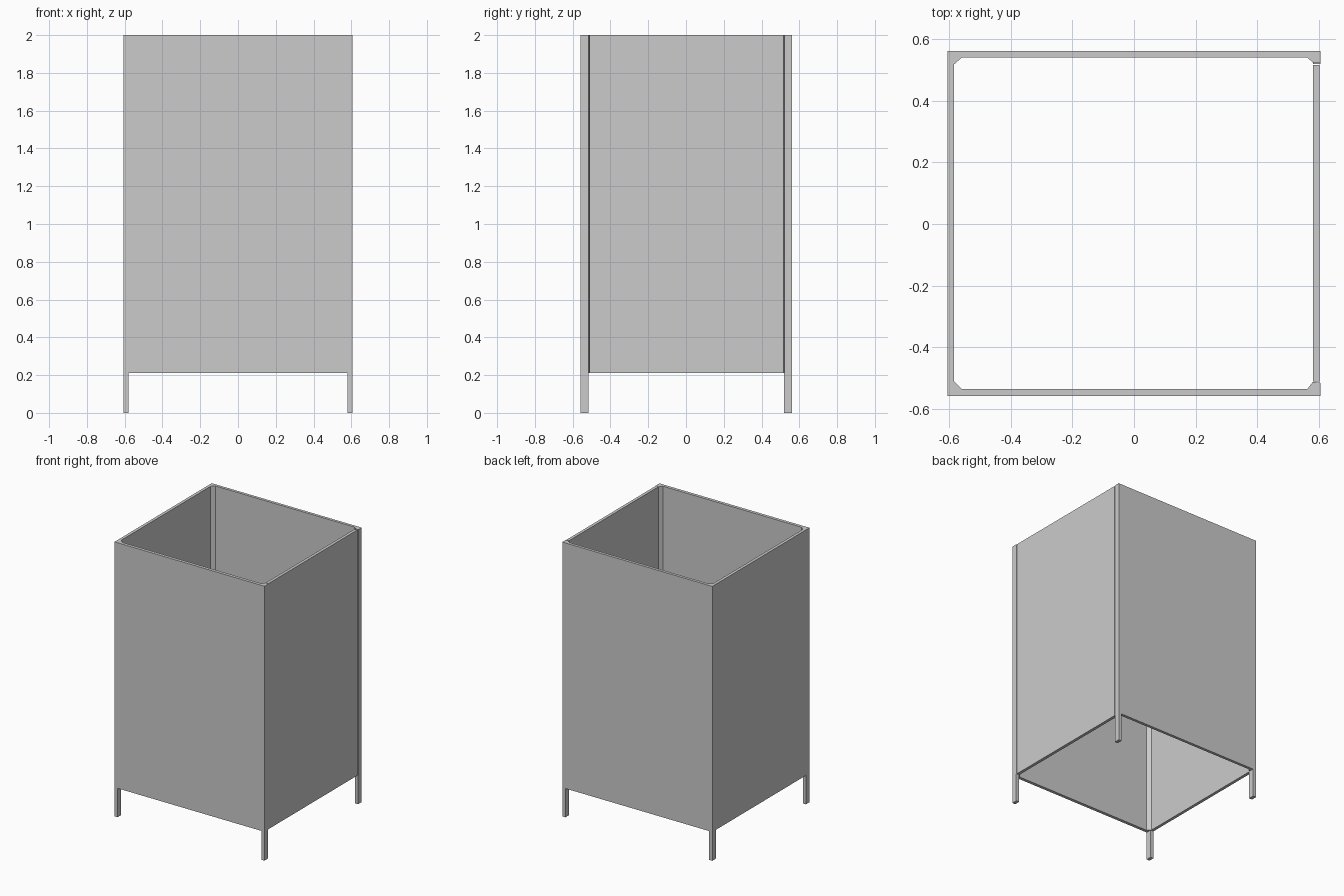
import bpy
import bmesh

if "Cube" in bpy.data.objects:
    bpy.data.objects.remove(bpy.data.objects["Cube"])


def prism(name, outline, z0, z1):
    """Extrude a plan outline (counter-clockwise) from z0 to z1."""
    bm = bmesh.new()
    face = bm.faces.new([bm.verts.new((x, y, z0)) for x, y in outline])
    ext = bmesh.ops.extrude_face_region(bm, geom=[face], use_keep_orig=True)
    for v in ext["geom"]:
        if isinstance(v, bmesh.types.BMVert):
            v.co.z = z1
    bmesh.ops.recalc_face_normals(bm, faces=bm.faces)
    mesh = bpy.data.meshes.new(name)
    bm.to_mesh(mesh)
    bm.free()
    obj = bpy.data.objects.new(name, mesh)
    bpy.context.collection.objects.link(obj)
    return obj


def rect(x0, x1, y0, y1):
    return [(x0, y0), (x1, y0), (x1, y1), (x0, y1)]


FLOOR, TOP = 0.21, 2.0

# Three-sided shell with bevelled inner corners, ending in the right-hand posts
prism("three_sided_shell", [
    (0.605, 0.522), (0.605, 0.561), (-0.605, 0.561), (-0.605, -0.558),
    (0.605, -0.558), (0.605, -0.515), (0.58, -0.512), (0.562, -0.535),
    (-0.558, -0.535), (-0.583, -0.511), (-0.583, 0.518), (-0.558, 0.54),
    (0.562, 0.54), (0.579, 0.524)], FLOOR, TOP)

# Separate right side door panel with a narrow gap at the back post
prism("right_door_panel", rect(0.58, 0.602, -0.511, 0.515), FLOOR, TOP)

# Four corner legs
for side, sx in (("left", -1), ("right", 1)):
    x0, x1 = sorted((sx * 0.58, sx * 0.605))
    prism(f"front_{side}_leg", rect(x0, x1, -0.558, -0.517), 0, FLOOR)
    prism(f"back_{side}_leg", rect(x0, x1, 0.519, 0.561), 0, FLOOR)
